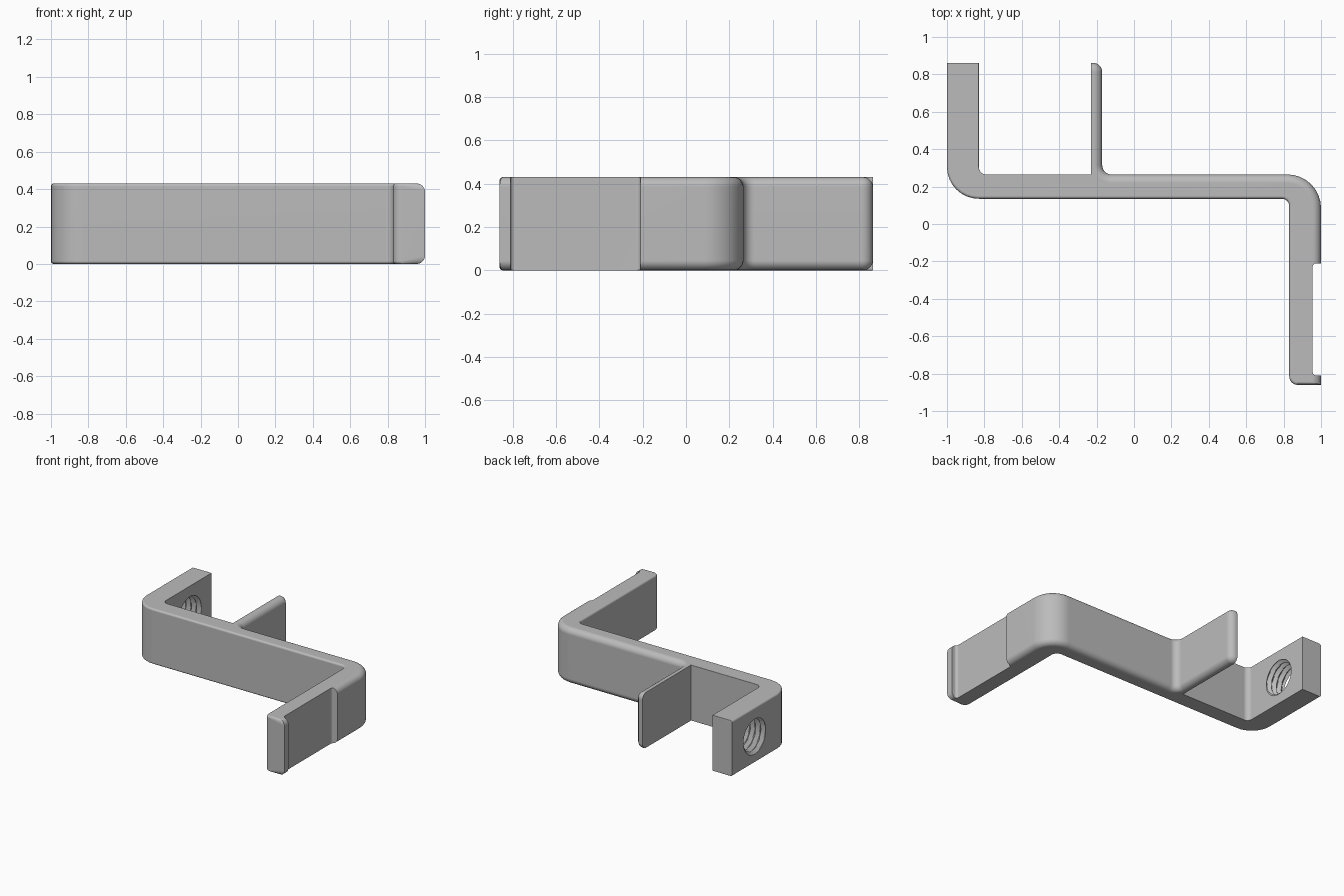
import bpy, bmesh, math
from mathutils import Vector

cube = bpy.data.objects.get("Cube")
if cube:
    bpy.data.objects.remove(cube)

HEIGHT = 0.43
BROAD, FINE = 0.045, 0.015    # rim rounding widths

grey = bpy.data.materials.new("plain grey")
grey.use_nodes = True
colour = (0.5, 0.5, 0.5, 1)
grey.diffuse_color = colour
grey.node_tree.nodes["Principled BSDF"].inputs["Base Color"].default_value = colour


def make_object(name, bm):
    bmesh.ops.recalc_face_normals(bm, faces=bm.faces)
    mesh = bpy.data.meshes.new(name)
    bm.to_mesh(mesh)
    bm.free()
    mesh.materials.append(grey)
    obj = bpy.data.objects.new(name, mesh)
    bpy.context.collection.objects.link(obj)
    return obj


def skin(rings):
    """Join closed rings of points into a capped solid."""
    bm = bmesh.new()
    loops = [[bm.verts.new(p) for p in ring] for ring in rings]
    for lower, upper in zip(loops, loops[1:]):
        for k in range(len(lower)):
            j = (k + 1) % len(lower)
            bm.faces.new((lower[k], lower[j], upper[j], upper[k]))
    bm.faces.new(loops[0])
    bm.faces.new(loops[-1])
    return bm


def rounded_outline(corners, steps=8):
    """Corners are (x, y, radius, rim of the side that follows), anticlockwise.
    Return (point, inward inset vector, rim width) for every outline point."""
    points = []
    for i, (x, y, r, rim) in enumerate(corners):
        p = Vector((x, y))
        rim_before = corners[i - 1][3]
        a = (Vector(corners[i - 1][:2]) - p).normalized()
        b = (Vector(corners[(i + 1) % len(corners)][:2]) - p).normalized()
        in_before = Vector((a.y, -a.x))    # inward normals of the two sides
        in_after = Vector((-b.y, b.x))
        if r == 0:
            points.append((p, in_before * rim_before + in_after * rim, max(rim, rim_before)))
            continue
        centre = p + (a + b) * r
        for k in range(steps + 1):
            t = math.pi / 2 * k / steps
            c, s = math.cos(t), math.sin(t)
            points.append((centre - b * r * c - a * r * s, (in_before * c + in_after * s) * rim, rim))
    return points


def rounded_plate(points, z0, z1, steps=6):
    """Extrude an outline, rounding its lower and upper rims."""
    lower, upper = [], []
    for k in range(steps + 1):
        t = math.pi / 2 * k / steps
        inset, drop = 1 - math.sin(t), 1 - math.cos(t)
        flat = [(p + v * inset, w * (1 - math.cos(t))) for p, v, w in points]
        lower.append([(p.x, p.y, z0 + d) for p, d in flat])
        upper.insert(0, [(p.x, p.y, z1 - d) for p, d in flat])
    return skin(lower + upper)


# Bracket: threaded arm, bar, clip arm and fin in one outline
corners = [
    (-1, 0.862, 0, FINE), (-1, 0.135, 0.17, FINE), (0.83, 0.135, 0.04, FINE),
    (0.83, -0.86, 0.045, FINE), (1, -0.86, 0, BROAD), (1, 0.265, 0.18, BROAD),
    (-0.17, 0.265, 0.05, BROAD), (-0.17, 0.862, 0.05, BROAD), (-0.23, 0.862, 0, 0),
    (-0.23, 0.265, 0, 0), (-0.83, 0.265, 0.04, 0), (-0.83, 0.862, 0, 0),
]
# Sides without rounding keep a hair of rim so that no faces collapse
corners = [(x, y, r, max(rim, 0.001)) for x, y, r, rim in corners]
bracket = make_object("bracket", rounded_plate(rounded_outline(corners), 0, HEIGHT))

# Recess cutter for the outside of the clip arm
recess = [(0.955, -0.81, 0.02, FINE), (1.2, -0.81, 0, FINE),
          (1.2, -0.21, 0, FINE), (0.955, -0.21, 0.02, FINE)]
recess_cutter = make_object("recess_cutter", rounded_plate(rounded_outline(recess), -0.1, 0.6))


# Thread cutter: a tube whose radius follows a helical zigzag
def thread_rings(y, z, inner, depth, pitch, x0, x1, around=40, along=60):
    rings = []
    for i in range(along + 1):
        x = x0 + (x1 - x0) * i / along
        ring = []
        for k in range(around):
            phase = (x / pitch + k / around) % 1
            r = inner + depth * (1 - abs(2 * phase - 1))
            t = math.tau * k / around
            ring.append((x, y + r * math.cos(t), z + r * math.sin(t)))
        rings.append(ring)
    return rings


thread_cutter = make_object("thread_cutter", skin(thread_rings(
    0.59, HEIGHT / 2, 0.122, 0.028, 0.045, -1.0413, -0.7887)))

cutters = [recess_cutter, thread_cutter]
for cutter in cutters:
    cutter.hide_render = True
    cut = bracket.modifiers.new(cutter.name, 'BOOLEAN')
    cut.operation = 'DIFFERENCE'
    cut.solver = 'MANIFOLD'
    cut.object = cutter

# Apply the cuts, drop the cutters and shade
bpy.context.view_layer.update()
result = bpy.data.meshes.new_from_object(bracket.evaluated_get(bpy.context.evaluated_depsgraph_get()))
bracket.modifiers.clear()
bracket.data = result
for cutter in cutters:
    bpy.data.objects.remove(cutter)

bpy.ops.object.select_all(action='DESELECT')
bracket.select_set(True)
bpy.context.view_layer.objects.active = bracket
bpy.ops.object.shade_smooth_by_angle(angle=math.radians(30))
normals = bracket.modifiers.new("even shading", 'WEIGHTED_NORMAL')
normals.keep_sharp = True
